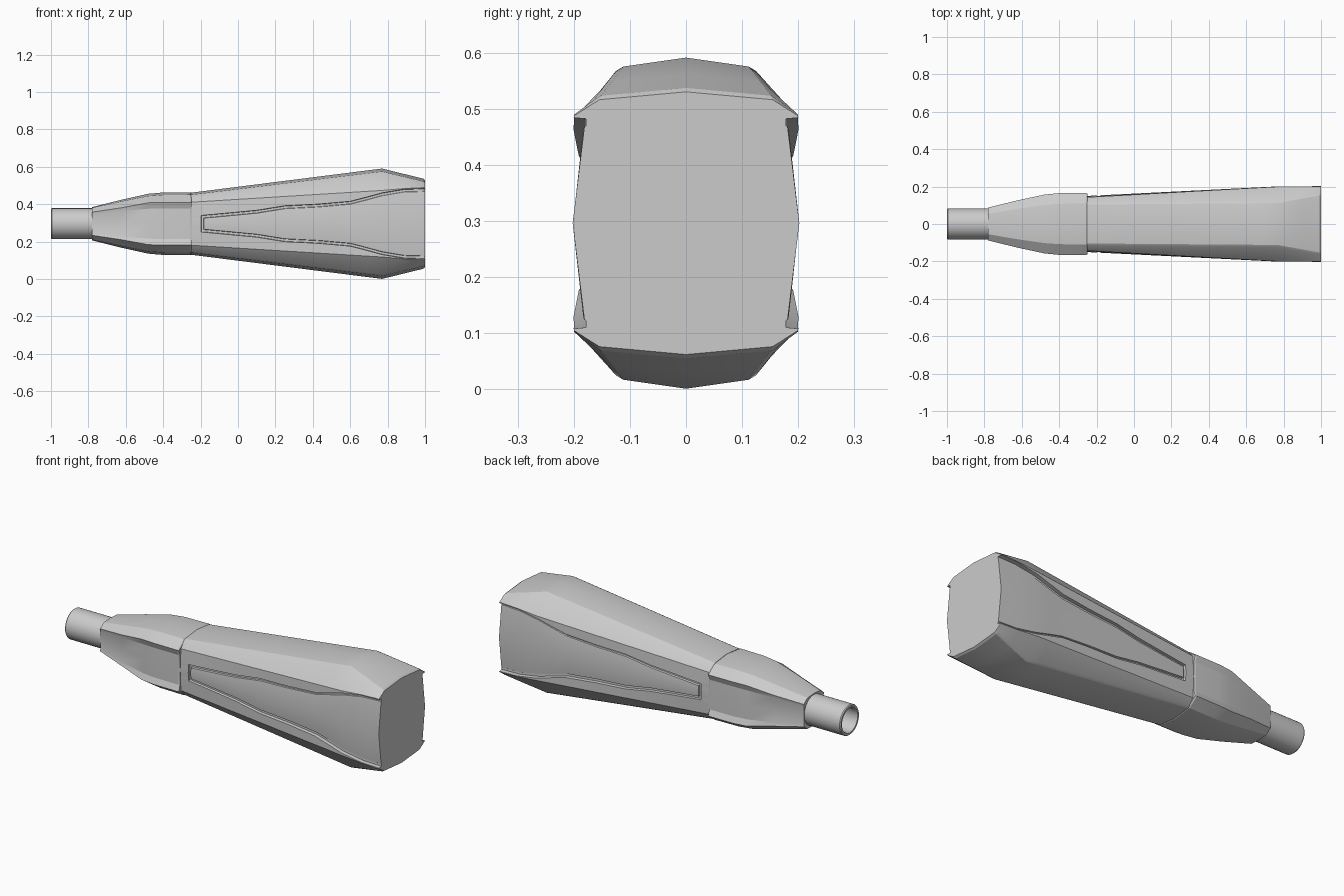
import bpy, bmesh, math

if "Cube" in bpy.data.objects:
    bpy.data.objects.remove(bpy.data.objects["Cube"])

ZC = 0.296  # height of the long axis


def mirror_profile(q):
    """Quarter profile (top centre -> side centre) to a full closed ring."""
    half = q + [(y, -z) for y, z in q[-2::-1]]
    return half + [(-y, z) for y, z in half[-2:0:-1]]


def loft(name, sections, closed=False, angle=20):
    """Skin a list of (x, ring) sections; cap the ends unless closed."""
    bm = bmesh.new()
    rings = [[bm.verts.new((x, y, z + ZC)) for y, z in ring] for x, ring in sections]
    n = len(rings[0])
    pairs = list(zip(rings, rings[1:]))
    if closed:
        pairs.append((rings[-1], rings[0]))
    for a, b in pairs:
        for i in range(n):
            j = (i + 1) % n
            bm.faces.new((a[i], a[j], b[j], b[i]))
    if not closed:
        bm.faces.new(rings[0])
        bm.faces.new(rings[-1])
    bmesh.ops.recalc_face_normals(bm, faces=bm.faces)
    me = bpy.data.meshes.new(name)
    bm.to_mesh(me)
    bm.free()
    ob = bpy.data.objects.new(name, me)
    bpy.context.collection.objects.link(ob)
    bpy.ops.object.select_all(action='DESELECT')
    ob.select_set(True)
    bpy.context.view_layer.objects.active = ob
    bpy.ops.object.shade_smooth_by_angle(angle=math.radians(angle))
    return ob


def interp(keys, x):
    """Piecewise linear lookup of value tuples."""
    if x <= keys[0][0]:
        return keys[0][1:]
    for a, b in zip(keys, keys[1:]):
        if x <= b[0]:
            t = (x - a[0]) / (b[0] - a[0])
            return [p + (q - p) * t for p, q in zip(a[1:], b[1:])]
    return keys[-1][1:]


# Grip: x, ridge height, shoulder y/z, corner y/z, side half width
SHELL = [
    (-0.25, 0.166, 0.112, 0.152, 0.143, 0.115, 0.150),
    (0.77, 0.295, 0.120, 0.276, 0.200, 0.178, 0.201),
    (0.99, 0.241, 0.160, 0.224, 0.200, 0.193, 0.202),
    (1.00, 0.234, 0.162, 0.217, 0.200, 0.190, 0.202),
]
# Side groove path: x, distance from the axis
GROOVE = [(-0.19, 0.037), (-0.08, 0.047), (0.10, 0.064), (0.25, 0.088), (0.43, 0.097),
          (0.60, 0.112), (0.69, 0.135), (0.77, 0.157), (0.89, 0.177), (1.0, 0.180)]


def grip_ring(x, mode):
    h, ay, az, cy, cz, w = interp(SHELL, x)
    g = interp(GROOVE, x)[0]
    cz = max(cz, g + 0.011)
    t = max(0, (x + 0.19) / 1.19)
    lip = w + (cy - w) * (g + 0.008) / cz
    if mode == "plain":
        floor, panel, side = lip, lip, w
    elif mode == "sunk":
        floor, panel, side = lip - 0.012, lip - 0.012, w - 0.012
    else:
        floor, panel, side = lip - 0.012 - 0.01 * t, lip - 0.019 * t, w
    return mirror_profile([(0, h), (ay - 0.008, az + 0.003), (ay + 0.005, az - 0.005),
                           (cy, cz), (lip, g + 0.008), (floor, g + 0.006),
                           (floor, g - 0.006), (panel, g - 0.008), (side, 0)])


stations = [(-0.25, "plain"), (-0.197, "plain"), (-0.195, "sunk"), (-0.184, "sunk"),
            (-0.182, "groove")]
stations += [(x, "groove") for x in (-0.08, 0.1, 0.25, 0.43, 0.6, 0.69, 0.77, 0.89, 0.99, 1.0)]
loft("grip", [(x, grip_ring(x, m)) for x, m in stations])

# Collar: x, top height, shoulder y/z, corner y/z, side step z, side half width
COLLAR = [
    (-0.780, 0.089, 0.055, 0.085, 0.088, 0.062, 0.050, 0.086),
    (-0.620, 0.129, 0.082, 0.120, 0.127, 0.086, 0.068, 0.120),
    (-0.480, 0.160, 0.102, 0.148, 0.157, 0.112, 0.080, 0.145),
    (-0.400, 0.167, 0.108, 0.154, 0.165, 0.114, 0.082, 0.152),
    (-0.255, 0.168, 0.110, 0.155, 0.166, 0.114, 0.082, 0.153),
    (-0.248, 0.163, 0.107, 0.151, 0.161, 0.112, 0.080, 0.150),
]
loft("collar", [(x, mirror_profile([(0, h), (ay, az), (cy, cz), (w, s), (w + 0.001, 0)]))
                for x, h, ay, az, cy, cz, s, w in COLLAR])


# Hollow connecting tube
def circle(r, n=32):
    return [(r * math.cos(2 * math.pi * i / n), r * math.sin(2 * math.pi * i / n)) for i in range(n)]


loft("tube", [(-0.77, circle(0.083)), (-0.995, circle(0.083)), (-1.0, circle(0.079)),
              (-1.0, circle(0.069)), (-0.995, circle(0.066)), (-0.77, circle(0.066))],
     closed=True, angle=30)
